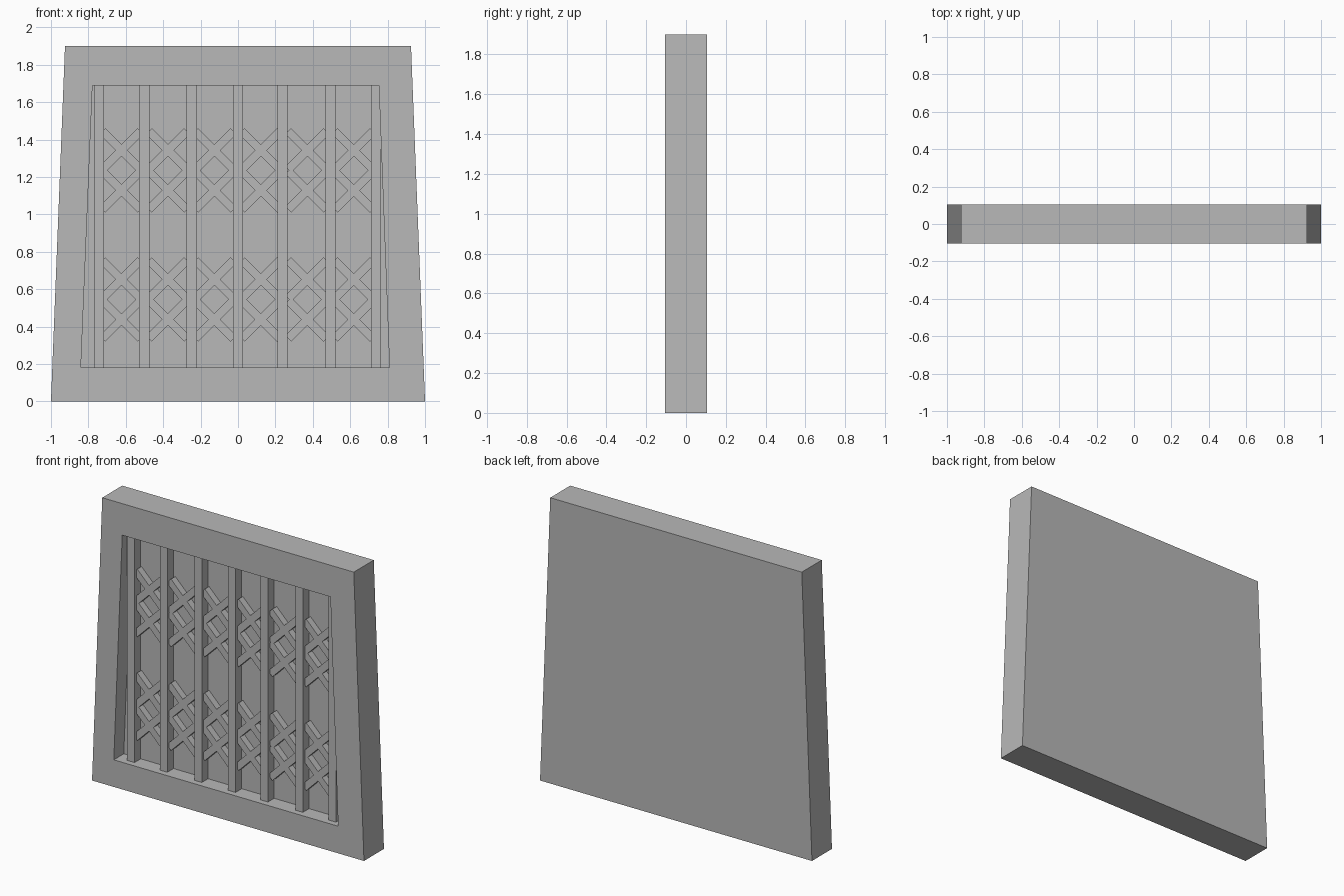
import bpy, bmesh, math
from mathutils import Matrix, Vector

cube = bpy.data.objects.get("Cube")
if cube:
    bpy.data.objects.remove(cube, do_unlink=True)

grey = bpy.data.materials.new("plain grey")
grey.use_nodes = True
grey.diffuse_color = (0.48, 0.48, 0.48, 1)
grey.node_tree.nodes["Principled BSDF"].inputs["Base Color"].default_value = grey.diffuse_color

FRONT, BACK, FLOOR = -0.105, 0.105, 0.0
SILL, HEAD = 0.18, 1.69


def finish(name, bm):
    bmesh.ops.recalc_face_normals(bm, faces=bm.faces)
    mesh = bpy.data.meshes.new(name)
    bm.to_mesh(mesh)
    bm.free()
    mesh.materials.append(grey)
    obj = bpy.data.objects.new(name, mesh)
    bpy.context.collection.objects.link(obj)
    return obj


def box(name, centre, size, angle=0.0):
    """Box turned about the y axis."""
    bm = bmesh.new()
    bmesh.ops.create_cube(bm, size=1, matrix=Matrix.LocRotScale(
        Vector(centre), Matrix.Rotation(angle, 3, "Y"), Vector(size)))
    return finish(name, bm)


# Tapered panel with a tapered recess sunk into its front
bm = bmesh.new()
outer = [(-1, 0), (1, 0), (0.925, 1.9), (-0.925, 1.9)]
inner = [(-0.84, SILL), (0.81, SILL), (0.753, HEAD), (-0.778, HEAD)]
rings = [[bm.verts.new((x, y, z)) for x, z in outline]
         for outline, y in ((outer, BACK), (outer, FRONT), (inner, FRONT), (inner, FLOOR))]
for a, b in zip(rings, rings[1:]):
    for i in range(4):
        j = (i + 1) % 4
        bm.faces.new((a[i], a[j], b[j], b[i]))
bm.faces.new(rings[0])
bm.faces.new(rings[-1])
finish("panel_frame", bm)

# Upright bars
bars = [-0.743, -0.502, -0.248, 0.0, 0.238, 0.495, 0.738]
bar_front = -0.065
for n, x in enumerate(bars, 1):
    box(f"upright_bar_{n}", (x, (bar_front + FLOOR) / 2, (SILL + HEAD) / 2),
        (0.055, FLOOR - bar_front, HEAD - SILL))

# Two bands of stacked crosses between the bars
strip_front = -0.045
for band, band_z in (("lower", 0.545), ("upper", 1.235)):
    for n in range(6):
        x = -0.623 + 0.2485 * n
        for level, dz in (("bottom", -0.107), ("top", 0.107)):
            for lean, side in (("left", -1), ("right", 1)):
                box(f"{band}_{level}_lattice_strip_{lean}_{n + 1}",
                    (x, (strip_front + FLOOR) / 2, band_z + dz),
                    (0.045, FLOOR - strip_front, 0.29), side * math.pi / 4)
